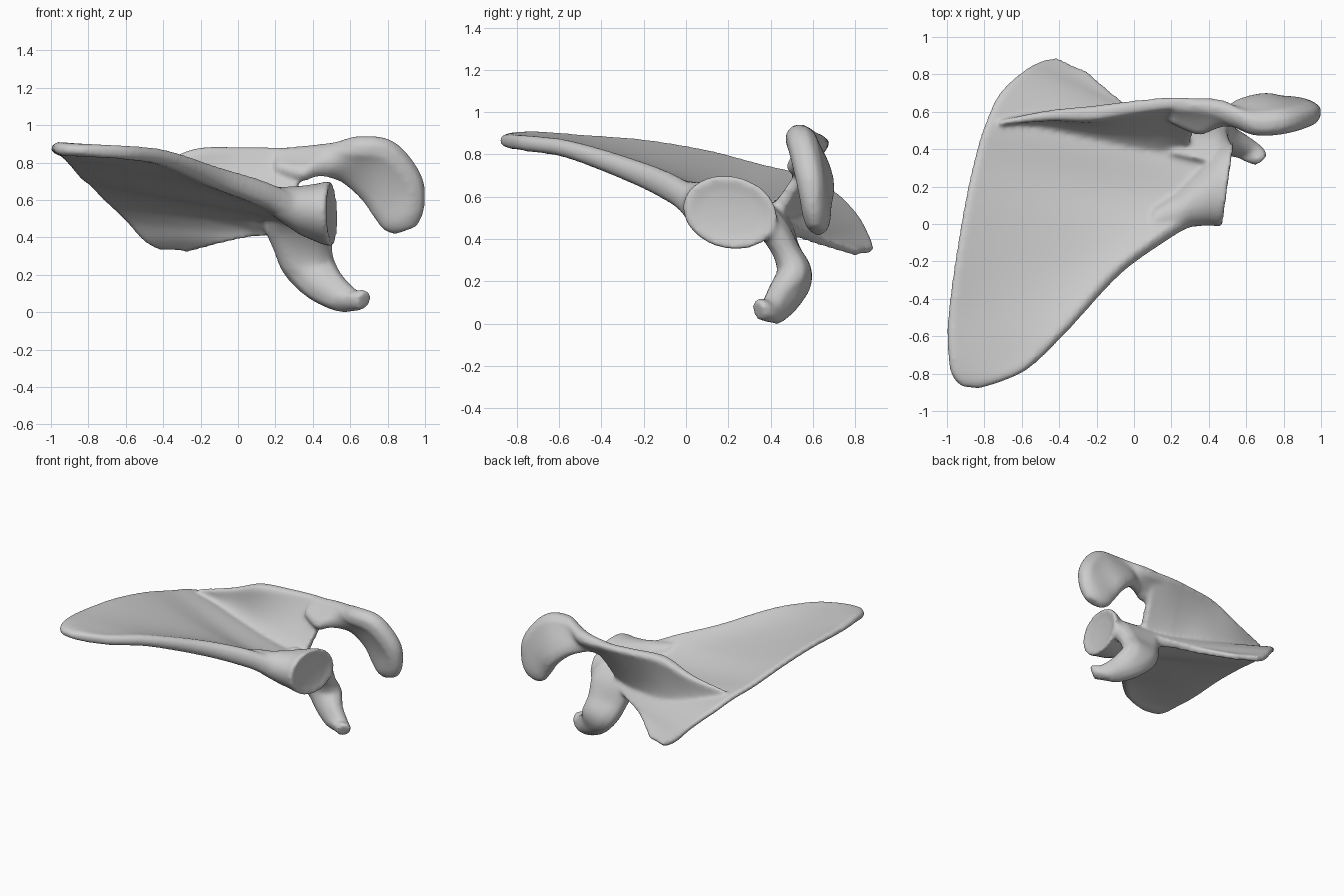
import bpy
import bmesh
from math import sin, cos, tau
from mathutils import Vector
from mathutils.bvhtree import BVHTree

cube = bpy.data.objects.get("Cube")
if cube:
    bpy.data.objects.remove(cube)

bm = bmesh.new()


def loft(rings):
    """Skin closed rings of equal length and cap both ends."""
    loops = [[bm.verts.new(p) for p in ring] for ring in rings]
    count = len(loops[0])
    for a, b in zip(loops, loops[1:]):
        for i in range(count):
            j = (i + 1) % count
            bm.faces.new((a[i], a[j], b[j], b[i]))
    bm.faces.new(loops[0][::-1])
    bm.faces.new(loops[-1])


def spline(rows, steps):
    """Catmull-Rom interpolation through rows of numbers."""
    out = []
    last = len(rows) - 1
    for k in range(last):
        p, q, r, s = (rows[min(max(k + d, 0), last)] for d in (-1, 0, 1, 2))
        for i in range(steps):
            t = i / steps
            out.append([b + t * ((c - a) + t * ((2*a - 5*b + 4*c - d)
                        + t * (3*b - a - 3*c + d))) / 2
                        for a, b, c, d in zip(p, q, r, s)])
    out.append(list(rows[-1]))
    return out


def sheet(rows, steps=7, across=24):
    """Plate between two edges; row = edge A, edge B, bulge, radii A/mid/B."""
    rows = spline(rows, steps)
    mids = [(Vector(r[:3]) + Vector(r[3:6])) / 2 for r in rows]
    rings = []
    for k, row in enumerate(rows):
        a, b = Vector(row[:3]), Vector(row[3:6])
        bulge, ra, rm, rb = row[6:]
        along = mids[min(k + 1, len(rows) - 1)] - mids[max(k - 1, 0)]
        side = (b - a).normalized()
        n = side.cross(along).normalized()
        upper, lower = [], []
        for i in range(across + 1):
            s = i / across
            c = a.lerp(b, s) + n * bulge * 4 * s * (1 - s)
            r = rm + (ra - rm) * (1 - s) ** 4 + (rb - rm) * s ** 5
            upper.append(c + n * r)
            lower.append(c - n * r)
        # Rounded rims on both edges
        rim_b = [b + side * rb * .75 + n * rb * .65, b + side * rb,
                 b + side * rb * .75 - n * rb * .65]
        rim_a = [a - side * ra * .75 - n * ra * .65, a - side * ra,
                 a - side * ra * .75 + n * ra * .65]
        rings.append(upper + rim_b + lower[::-1] + rim_a)
    loft(rings)


def sweep(a, b, c):
    """Points of a quadratic curve from a to c, pulled towards b."""
    return [a.lerp(b, i / 10).lerp(b.lerp(c, i / 10), i / 10)
            for i in range(11)]


# Broad triangular blade, from the lower tip to the upper corner
sheet([
    (-.9, -.873, .87, -.84, -.877, .868, 0, .02, .02, .02),
    (-.94, -.815, .872, -.73, -.835, .862, 0, .035, .035, .035),
    (-.965, -.7, .88, -.585, -.755, .853, 0, .032, .025, .04),
    (-.97, -.5, .87, -.385, -.555, .825, -.005, .027, .018, .045),
    (-.935, -.2, .85, -.125, -.26, .725, -.012, .024, .016, .06),
    (-.885, .1, .8, .135, -.06, .635, -.015, .024, .016, .07),
    (-.83, .35, .735, .34, .08, .54, -.02, .024, .016, .07),
    (-.775, .53, .69, .38, .3, .5, -.01, .024, .016, .06),
    (-.7, .69, .61, .3, .43, .46, 0, .024, .016, .05),
    (-.59, .795, .505, .16, .51, .43, 0, .024, .016, .035),
    (-.49, .85, .4, -.04, .62, .395, 0, .027, .018, .027),
    (-.41, .875, .345, -.27, .815, .335, 0, .022, .02, .022),
])

# Ridge with concave flanks; row = front foot, back foot, crest, crest radius
blade = BVHTree.FromBMesh(bm)


def on_blade(x, y):
    hit = blade.ray_cast(Vector((x, y, -1)), Vector((0, 0, 1)))[0]
    return hit + Vector((0, 0, .014))


ridge = []
for fx, fy, kx, ky, cx, cy, cz, r in spline([
        (-.74, .5, -.72, .57, -.72, .54, .715, .015),
        (-.52, .42, -.46, .63, -.45, .58, .77, .03),
        (-.28, .36, -.2, .62, -.22, .59, .845, .045),
        (-.03, .3, .01, .55, .02, .625, .855, .04),
        (.13, .27, .15, .49, .22, .645, .855, .037),
        (.27, .3, .28, .43, .36, .63, .855, .04)], 6):
    front, back = on_blade(fx, fy), on_blade(kx, ky)
    foot = on_blade((fx + kx) / 2, (fy + ky) / 2)
    crest, y, z = Vector((cx, cy, cz)), Vector((0, r, 0)), Vector((0, 0, r))
    ridge.append(sweep(front, foot.lerp(back, .3), crest - y)
                 + [crest - y * .6 + z * .7, crest + y * .6 + z * .7]
                 + sweep(crest + y, foot.lerp(back, .5), back) + [foot])
loft(ridge)

# End of the ridge, hooking over into a broad flat tip
sheet([
    (.2, .57, .78, .22, .63, .845, 0, .035, .03, .035),
    (.34, .52, .745, .36, .63, .85, 0, .045, .04, .045),
    (.43, .54, .765, .47, .61, .855, 0, .045, .05, .055),
    (.56, .62, .745, .62, .54, .88, 0, .05, .062, .07),
    (.69, .645, .65, .8, .55, .85, 0, .06, .07, .075),
    (.765, .635, .545, .93, .585, .69, 0, .055, .065, .07),
    (.82, .63, .465, .955, .6, .54, 0, .05, .062, .05),
    (.86, .625, .425, .93, .61, .45, 0, .025, .035, .03),
])

# Beak-like hook below the socket
sheet([
    (.22, .34, .54, .41, .3, .55, 0, .06, .06, .06),
    (.21, .43, .46, .45, .4, .46, 0, .07, .07, .07),
    (.25, .478, .34, .44, .475, .34, 0, .065, .065, .065),
    (.32, .515, .22, .45, .51, .24, 0, .08, .085, .08),
    (.43, .475, .115, .51, .455, .155, 0, .075, .08, .07),
    (.55, .415, .05, .6, .41, .08, 0, .065, .068, .06),
    (.625, .38, .054, .65, .375, .077, 0, .064, .066, .058),
    (.672, .34, .058, .677, .34, .068, 0, .045, .045, .045),
], across=10)

# Flared neck ending in a shallow socket: x, y, z, half width, half height
neck = [(.1, .02, .63, .06, .045), (.22, .06, .58, .11, .09),
        (.33, .14, .545, .155, .13), (.43, .2, .53, .208, .158),
        (.495, .21, .527, .225, .176), (.505, .21, .527, .21, .165),
        (.49, .21, .527, .15, .11), (.483, .21, .527, .05, .04)]
socket = []
for x, y, z, wide, tall in neck:
    ring = []
    for i in range(40):
        u, v = wide * cos(tau * i / 40), tall * sin(tau * i / 40)
        ring.append((x + .14 * u, y + u, z + v - .1 * u))
    socket.append(ring)
loft(socket)

bmesh.ops.recalc_face_normals(bm, faces=bm.faces[:])
mesh = bpy.data.meshes.new("shoulder_blade")
bm.to_mesh(mesh)
bm.free()
bone = bpy.data.objects.new("shoulder_blade", mesh)
bpy.context.collection.objects.link(bone)

# Fuse the parts into one continuous smooth surface
fuse = bone.modifiers.new("fuse", 'REMESH')
fuse.mode = 'VOXEL'
fuse.voxel_size = .012
soften = bone.modifiers.new("soften", 'SMOOTH')
soften.factor = .5
soften.iterations = 14
graph = bpy.context.evaluated_depsgraph_get()
fused = bpy.data.meshes.new_from_object(bone.evaluated_get(graph))
bone.modifiers.clear()
bone.data = fused

# Rest the bone on the ground
floor = min(v.co.z for v in fused.vertices)
for v in fused.vertices:
    v.co.z -= floor

# Single plain bone-grey material
grey = bpy.data.materials.new("light_grey")
grey.use_nodes = True
colour = (.6, .6, .6, 1)
grey.diffuse_color = colour
shader = next(n for n in grey.node_tree.nodes if n.type == 'BSDF_PRINCIPLED')
shader.inputs["Base Color"].default_value = colour
fused.materials.clear()
fused.materials.append(grey)
for face in fused.polygons:
    face.use_smooth = True
    face.material_index = 0
